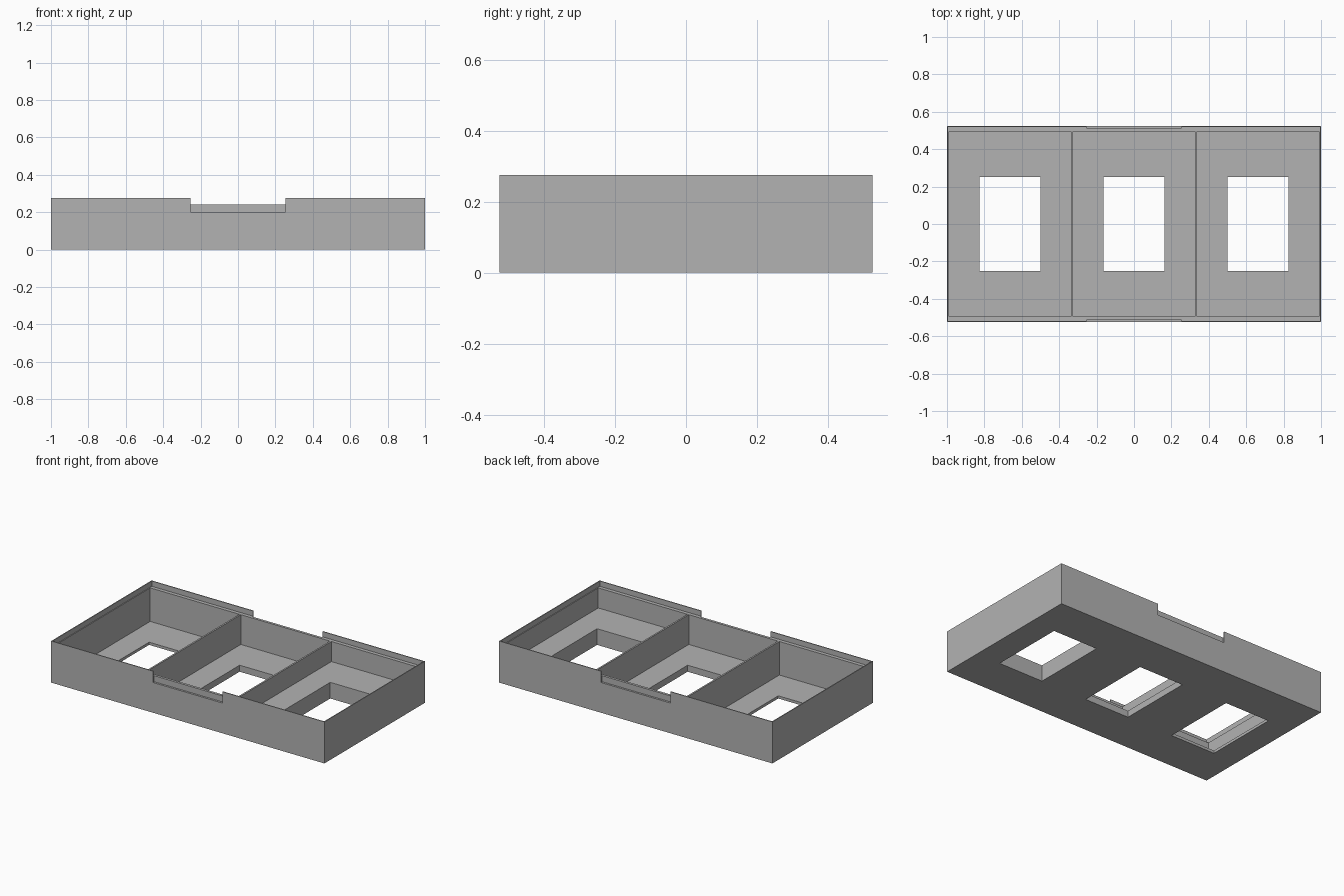
import bpy

cube = bpy.data.objects.get("Cube")
if cube:
    bpy.data.objects.remove(cube, do_unlink=True)

grey = bpy.data.materials.new("plain_grey")
grey.use_nodes = True
colour = (0.45, 0.45, 0.45, 1)
grey.diffuse_color = colour
grey.node_tree.nodes["Principled BSDF"].inputs["Base Color"].default_value = colour


def box(name, x, y, z):
    """Axis-aligned box from (low, high) ranges."""
    bpy.ops.mesh.primitive_cube_add(size=1)
    ob = bpy.context.object
    ob.name = name
    for v in ob.data.vertices:
        v.co = [r[0] if c < 0 else r[1] for c, r in zip(v.co, (x, y, z))]
    ob.data.materials.append(grey)
    return ob


def cut(target, x, y, z):
    """Carve a box out of the target."""
    cutter = box("cutter", x, y, z)
    cutter.hide_render = True
    mod = target.modifiers.new("cut", "BOOLEAN")
    mod.operation = "DIFFERENCE"
    mod.solver = "EXACT"
    mod.object = cutter
    bpy.context.view_layer.objects.active = target
    bpy.ops.object.modifier_apply(modifier=mod.name)
    bpy.data.objects.remove(cutter, do_unlink=True)


HALF_Y, TOP, LEDGE, ABOVE = 0.525, 0.275, 0.24, 0.4

# Outer block of the tray
tray = box("compartment_tray", (-1, 1), (-HALF_Y, HALF_Y), (0, TOP))

# Thin raised lip around the ledge
cut(tray, (-0.994, 0.994), (-0.519, 0.519), (LEDGE, ABOVE))

# Three compartments with stepped floor heights, each with a window through the floor
for centre, floor in ((-0.663, 0.018), (0, 0.043), (0.663, 0.107)):
    cut(tray, (centre - 0.326, centre + 0.326), (-0.495, 0.495), (floor, ABOVE))
    cut(tray, (centre - 0.163, centre + 0.163), (-0.25, 0.25), (-0.1, ABOVE))

# Finger notches in the front and back lips
for side in (-1, 1):
    cut(tray, (-0.255, 0.255), sorted((side * 0.512, side * 0.6)), (0.2, ABOVE))
